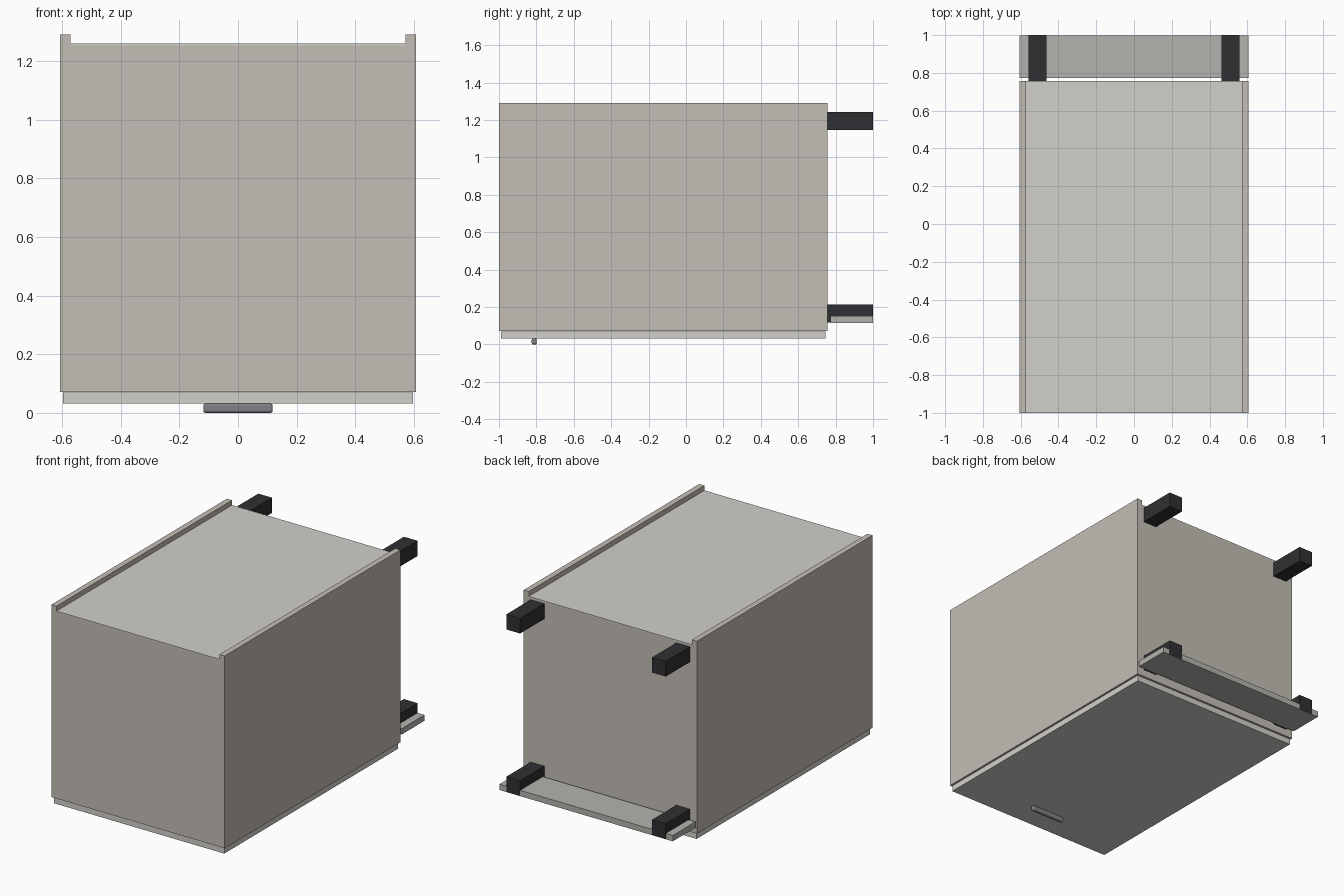
import bpy

if "Cube" in bpy.data.objects:
    bpy.data.objects.remove(bpy.data.objects["Cube"])


def material(name, rgb):
    m = bpy.data.materials.new(name)
    m.diffuse_color = (*rgb, 1)
    m.use_nodes = True
    m.node_tree.nodes["Principled BSDF"].inputs["Base Color"].default_value = m.diffuse_color
    return m


BEIGE = material("beige_board", (0.55, 0.51, 0.46))
PALE = material("pale_board", (0.64, 0.63, 0.59))
GREY = material("grey_board", (0.45, 0.45, 0.42))
BLACK = material("black_plastic", (0.03, 0.03, 0.033))
STEEL = material("steel", (0.22, 0.22, 0.23))


def box(name, x, y, z, mat):
    """Box from (min, max) ranges on each axis."""
    bpy.ops.mesh.primitive_cube_add(
        size=1, location=[(a + b) / 2 for a, b in (x, y, z)])
    ob = bpy.context.object
    ob.name = name
    ob.scale = [b - a for a, b in (x, y, z)]
    bpy.ops.object.transform_apply(location=False, rotation=False, scale=True)
    ob.data.materials.append(mat)
    return ob


W, T = 0.607, 0.036            # half width and board thickness
IN = W - T                     # inner half width
Y0, Y1 = -1.0, 0.757           # cabinet top end and foot end
Z0, Z1 = 0.072, 1.29           # open front edge and back edge

# Carcass: the cabinet lies on its door, feet pointing to +y
for side, s in (("left", -1), ("right", 1)):
    box(f"{side}_side_panel", sorted((s * IN, s * W)), (Y0, Y1), (Z0, Z1), BEIGE)
box("top_end_panel", (-IN, IN), (Y0, Y0 + T), (Z0, 1.252), BEIGE)
box("foot_end_panel", (-IN, IN), (Y1 - T, Y1), (Z0, 1.252), BEIGE)

# Recessed back panel
box("back_panel", (-IN, IN), (Y0, Y1), (1.252, 1.259), PALE)

# Door and its handle
box("door", (-0.597, 0.597), (-0.99, 0.747), (0.032, 0.069), PALE)
handle = box("handle", (-0.118, 0.118), (-0.825, -0.799), (0, 0.032), STEEL)
bev = handle.modifiers.new("rounded_ends", "BEVEL")
bev.width = 0.008
bev.segments = 3
bev.limit_method = "ANGLE"

# Four square feet
for row, z in (("front", 0.118), ("back", 1.146)):
    for side, s in (("left", -1), ("right", 1)):
        box(f"{row}_{side}_leg", sorted((s * 0.462, s * 0.558)),
            (Y1, 1.0), (z, z + 0.096), BLACK)

# Plinth board clipped to the front feet
box("plinth", (-W, W), (0.772, 0.999), (0.116, 0.153), GREY)
